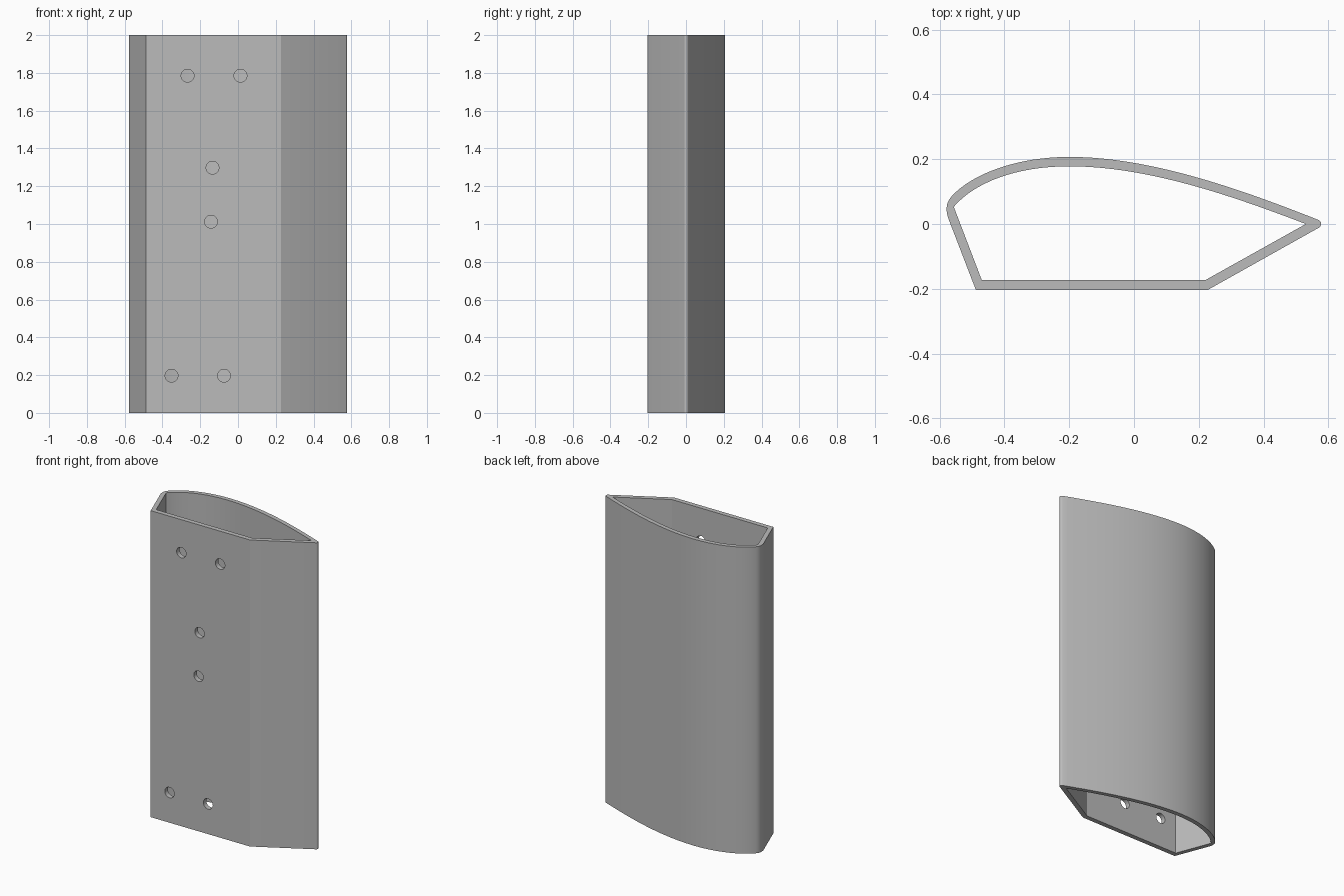
import bpy, bmesh, math
from mathutils import Vector
from mathutils.geometry import interpolate_bezier

cube = bpy.data.objects.get("Cube")
if cube:
    bpy.data.objects.remove(cube, do_unlink=True)

HEIGHT = 2.0
grey = bpy.data.materials.new("plain grey")
grey.use_nodes = True
grey.diffuse_color = (0.5, 0.5, 0.5, 1)
grey.node_tree.nodes["Principled BSDF"].inputs["Base Color"].default_value = (0.5, 0.5, 0.5, 1)


def arc(a, b, c, d, steps):
    """Sampled cubic curve, without its last point."""
    pts = interpolate_bezier(*[Vector(p) for p in (a, b, c, d)], steps + 1)
    return [tuple(p[:2]) for p in pts[:-1]]


def finish(name, bm):
    bmesh.ops.recalc_face_normals(bm, faces=bm.faces)
    mesh = bpy.data.meshes.new(name)
    bm.to_mesh(mesh)
    bm.free()
    mesh.materials.append(grey)
    ob = bpy.data.objects.new(name, mesh)
    bpy.context.collection.objects.link(ob)
    return ob


def prism(name, outline, z0, z1):
    bm = bmesh.new()
    face = bm.faces.new([bm.verts.new((x, y, z0)) for x, y in outline])
    top = bmesh.ops.extrude_face_region(bm, geom=[face])["geom"]
    verts = [v for v in top if isinstance(v, bmesh.types.BMVert)]
    bmesh.ops.translate(bm, verts=verts, vec=(0, 0, z1 - z0))
    return finish(name, bm)


# Outer section: rounded nose, arched back, rounded tail tip, flat front
crown = (-0.2, 0.207)
nose_top, nose_low = (-0.563, 0.085), (-0.572, 0.015)
tip_top, tip_low = (0.569, 0.0125), (0.571, -0.011)
outer = (arc(nose_low, (-0.581, 0.04), (-0.582, 0.063), nose_top, 8)
         + arc(nose_top, (-0.5, 0.155), (-0.36, 0.207), crown, 16)
         + arc(crown, (0.05, 0.207), (0.33, 0.107), tip_top, 22)
         + arc(tip_top, (0.58, 0.007), (0.58, -0.006), tip_low, 6)
         + [tip_low, (0.228, -0.203), (-0.488, -0.203)])

# Inner section with sharp corners at nose and tail
inner_nose, inner_crown, inner_tip = (-0.556, 0.053), (-0.2, 0.178), (0.53, 0.0)
inner = (arc(inner_nose, (-0.49, 0.13), (-0.36, 0.178), inner_crown, 16)
         + arc(inner_crown, (0.04, 0.178), (0.3, 0.088), inner_tip, 22)
         + [inner_tip, (0.222, -0.172), (-0.47, -0.172)])

shell = prism("hollow_shell", outer, 0, HEIGHT)
cutters = [prism("cavity_cutter", inner, -0.1, HEIGHT + 0.1)]

# Round holes through the flat front wall
for x, z in [(-0.267, 1.785), (0.013, 1.785), (-0.135, 1.298),
             (-0.143, 1.012), (-0.352, 0.197), (-0.074, 0.197)]:
    ring = [(0.034 * math.cos(math.tau * i / 32), 0.034 * math.sin(math.tau * i / 32))
            for i in range(32)]
    hole = prism("hole_cutter", ring, -0.06, 0.06)
    hole.rotation_euler.x = math.pi / 2
    hole.location = (x, -0.19, z)
    cutters.append(hole)

for cutter in cutters:
    cutter.hide_render = True
    mod = shell.modifiers.new(cutter.name, "BOOLEAN")
    mod.operation = "DIFFERENCE"
    mod.solver = "EXACT"
    mod.object = cutter

# Bake the cuts, then drop the cutters
bpy.context.view_layer.update()
cut_mesh = bpy.data.meshes.new_from_object(
    shell.evaluated_get(bpy.context.evaluated_depsgraph_get()))
shell.modifiers.clear()
shell.data = cut_mesh
shell.data.name = "hollow_shell"
for cutter in cutters:
    bpy.data.objects.remove(cutter, do_unlink=True)

bpy.ops.object.select_all(action="DESELECT")
shell.select_set(True)
bpy.context.view_layer.objects.active = shell
bpy.ops.object.shade_smooth_by_angle(angle=math.radians(25))
